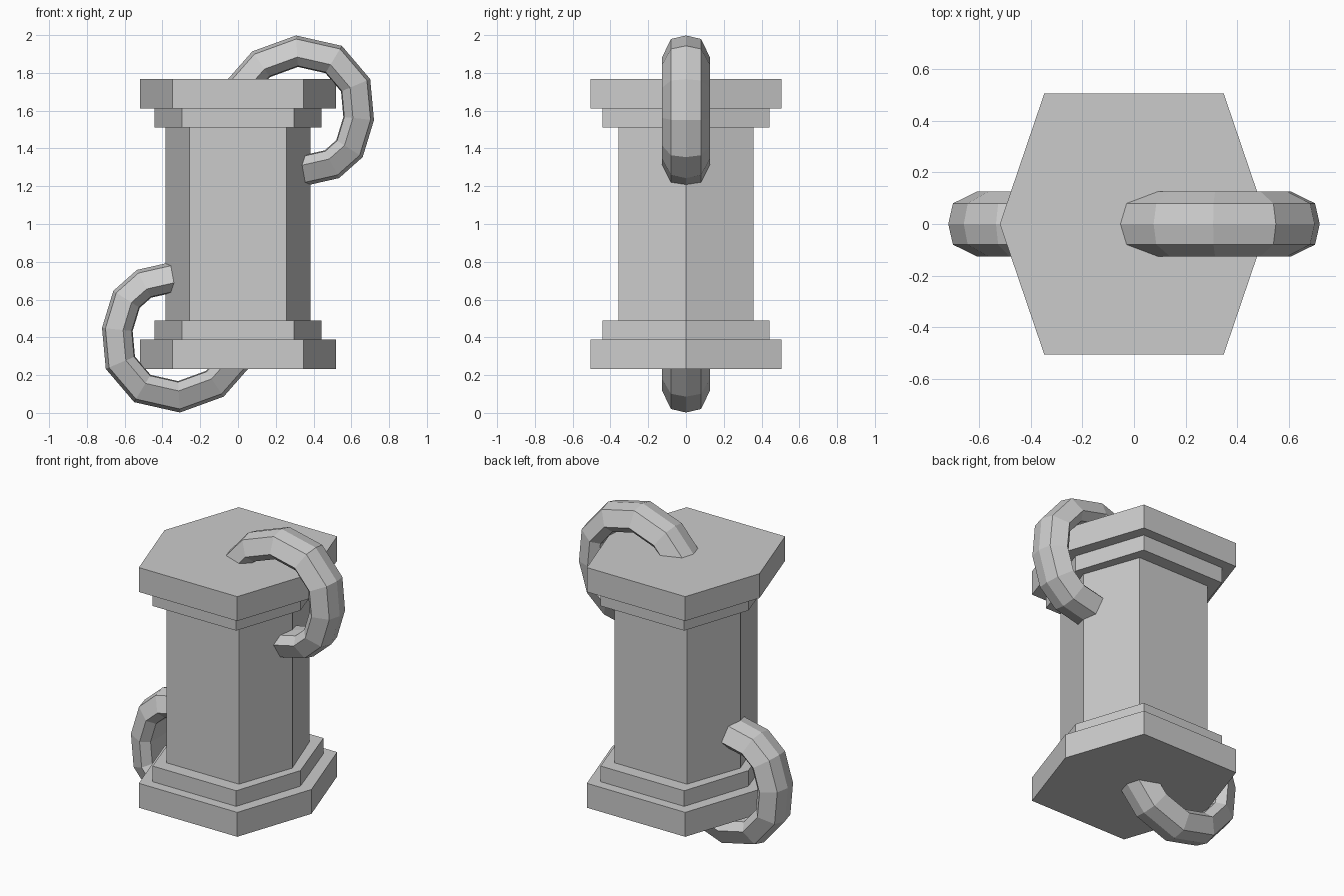
import bpy, bmesh
from mathutils import Vector

if "Cube" in bpy.data.objects:
    bpy.data.objects.remove(bpy.data.objects["Cube"])


def loft(name, rings):
    """Skin a list of equal-sized rings and close both ends."""
    bm = bmesh.new()
    loops = [[bm.verts.new(p) for p in ring] for ring in rings]
    n = len(loops[0])
    for a, b in zip(loops, loops[1:]):
        for i in range(n):
            j = (i + 1) % n
            bm.faces.new((a[i], a[j], b[j], b[i]))
    bm.faces.new(loops[0][::-1])
    bm.faces.new(loops[-1])
    bmesh.ops.recalc_face_normals(bm, faces=bm.faces)
    mesh = bpy.data.meshes.new(name)
    bm.to_mesh(mesh)
    bm.free()
    obj = bpy.data.objects.new(name, mesh)
    bpy.context.collection.objects.link(obj)
    return obj


def hexagon(tip, flat, depth, z):
    return [(tip, 0, z), (flat, depth, z), (-flat, depth, z),
            (-tip, 0, z), (-flat, -depth, z), (flat, -depth, z)]


# Hexagonal column: stepped foot, shaft and stepped cap in one loft
plate, step, shaft = (0.52, 0.348, 0.505), (0.442, 0.296, 0.441), (0.384, 0.257, 0.358)
lower = [(plate, 0.232), (plate, 0.388), (step, 0.388), (step, 0.488), (shaft, 0.488)]
upper = [(size, 2 - z) for size, z in reversed(lower)]
loft("hexagonal_column", [hexagon(*size, z) for size, z in lower + upper])

# Handle: outer edge path (x, z) and section (y, inward offset)
path = [Vector(p) for p in [(-0.13, 1.68), (0.076, 1.914), (0.307, 1.998), (0.55, 1.943),
                            (0.70, 1.767), (0.72, 1.55), (0.66, 1.354), (0.535, 1.243),
                            (0.376, 1.207), (0.25, 1.18)]]
half = [(0, 0), (0.08, 0.018), (0.126, 0.11), (0.08, 0.155)]
section = half + [(0, 0.16)] + [(-y, r) for y, r in half[:0:-1]]


def inward(i):
    """Mitred inward normal at path point i."""
    dirs = [(path[k + 1] - path[k]).normalized()
            for k in (i - 1, i) if 0 <= k < len(path) - 1]
    t = (dirs[0] + dirs[-1]).normalized()
    return Vector((t.y, -t.x)) / t.dot(dirs[0])


rings = []
for i, p in enumerate(path):
    n = inward(i)
    rings.append([(p.x + n.x * r, y, p.y + n.y * r) for y, r in section])
loft("upper_handle", rings)

# Second handle is the first turned half way round in the front plane
loft("lower_handle", [[(-x, y, 2 - z) for x, y, z in ring] for ring in rings])
